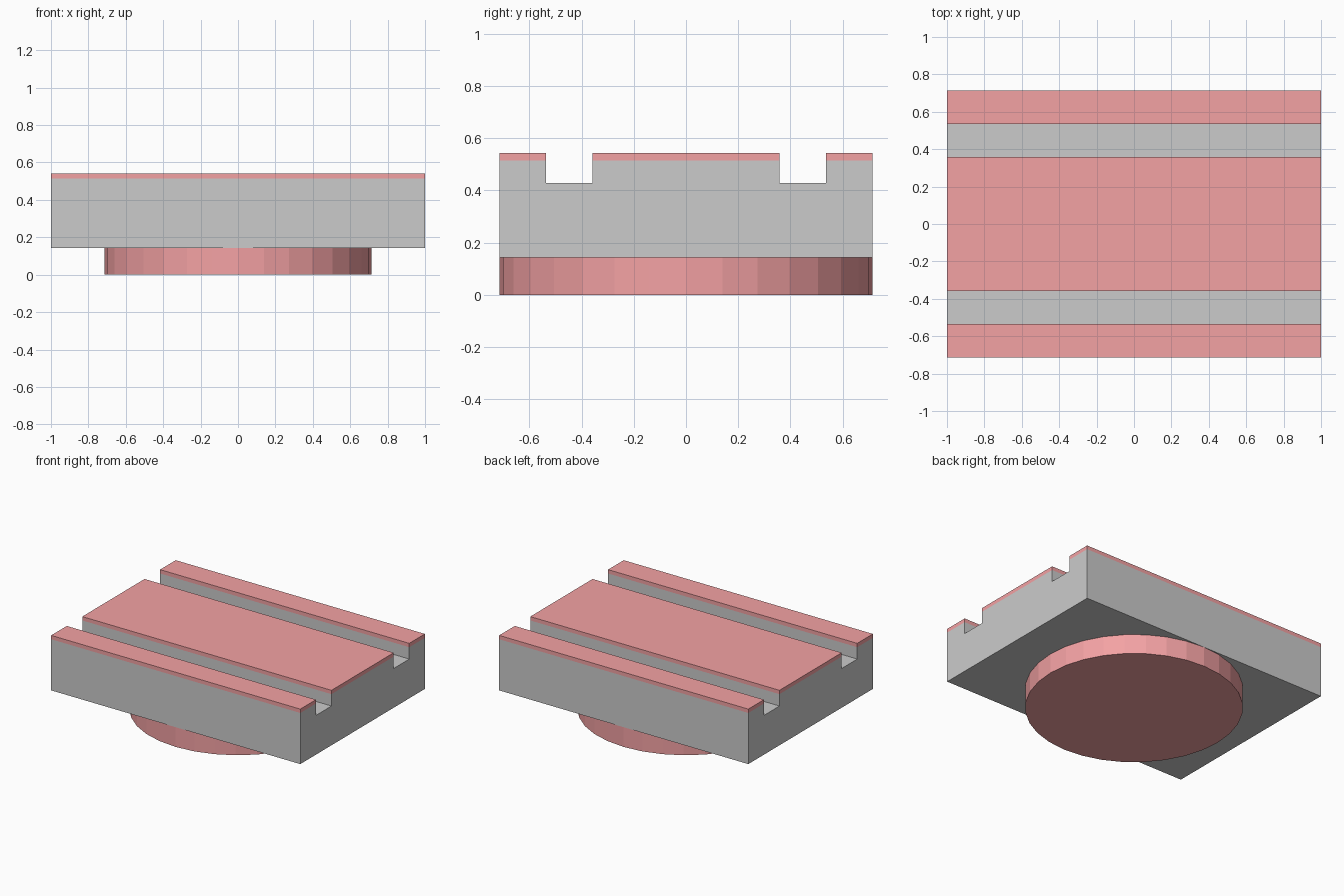
import bpy, bmesh

if "Cube" in bpy.data.objects:
    bpy.data.objects.remove(bpy.data.objects["Cube"])

HALF_X, HALF_Y = 1.0, 0.714
BASE_Z, BODY_Z, TOP_Z, FLOOR_Z = 0.143, 0.514, 0.542, 0.428
IN_Y, OUT_Y = 0.357, 0.535

red = bpy.data.materials.new("red")
red.diffuse_color = (0.9, 0.36, 0.37, 1)
red.use_nodes = True
red.node_tree.nodes["Principled BSDF"].inputs["Base Color"].default_value = red.diffuse_color


def extrude_x(name, profile, material=None):
    """Extrude a closed (y, z) profile along the full width."""
    bm = bmesh.new()
    face = bm.faces.new([bm.verts.new((-HALF_X, y, z)) for y, z in profile])
    ext = bmesh.ops.extrude_face_region(bm, geom=[face])
    moved = [v for v in ext["geom"] if isinstance(v, bmesh.types.BMVert)]
    bmesh.ops.translate(bm, verts=moved, vec=(2 * HALF_X, 0, 0))
    bmesh.ops.recalc_face_normals(bm, faces=bm.faces)
    mesh = bpy.data.meshes.new(name)
    bm.to_mesh(mesh)
    bm.free()
    if material:
        mesh.materials.append(material)
    obj = bpy.data.objects.new(name, mesh)
    bpy.context.collection.objects.link(obj)
    return obj


# Grey block with two grooves, as a mirrored half profile
half = [(HALF_Y, BASE_Z), (HALF_Y, BODY_Z), (OUT_Y, BODY_Z),
        (OUT_Y, FLOOR_Z), (IN_Y, FLOOR_Z), (IN_Y, BODY_Z)]
extrude_x("grooved_block", half + [(-y, z) for y, z in reversed(half)])

# Red top strips between and outside the grooves
for name, y0, y1 in (("front_strip", -HALF_Y, -OUT_Y),
                     ("middle_strip", -IN_Y, IN_Y),
                     ("back_strip", OUT_Y, HALF_Y)):
    extrude_x(name, [(y0, BODY_Z), (y1, BODY_Z), (y1, TOP_Z), (y0, TOP_Z)], red)

# Round base disc
bpy.ops.mesh.primitive_cylinder_add(vertices=32, radius=HALF_Y, depth=BASE_Z,
                                    location=(0, 0, BASE_Z / 2))
disc = bpy.context.object
disc.name = "base_disc"
disc.data.materials.append(red)
